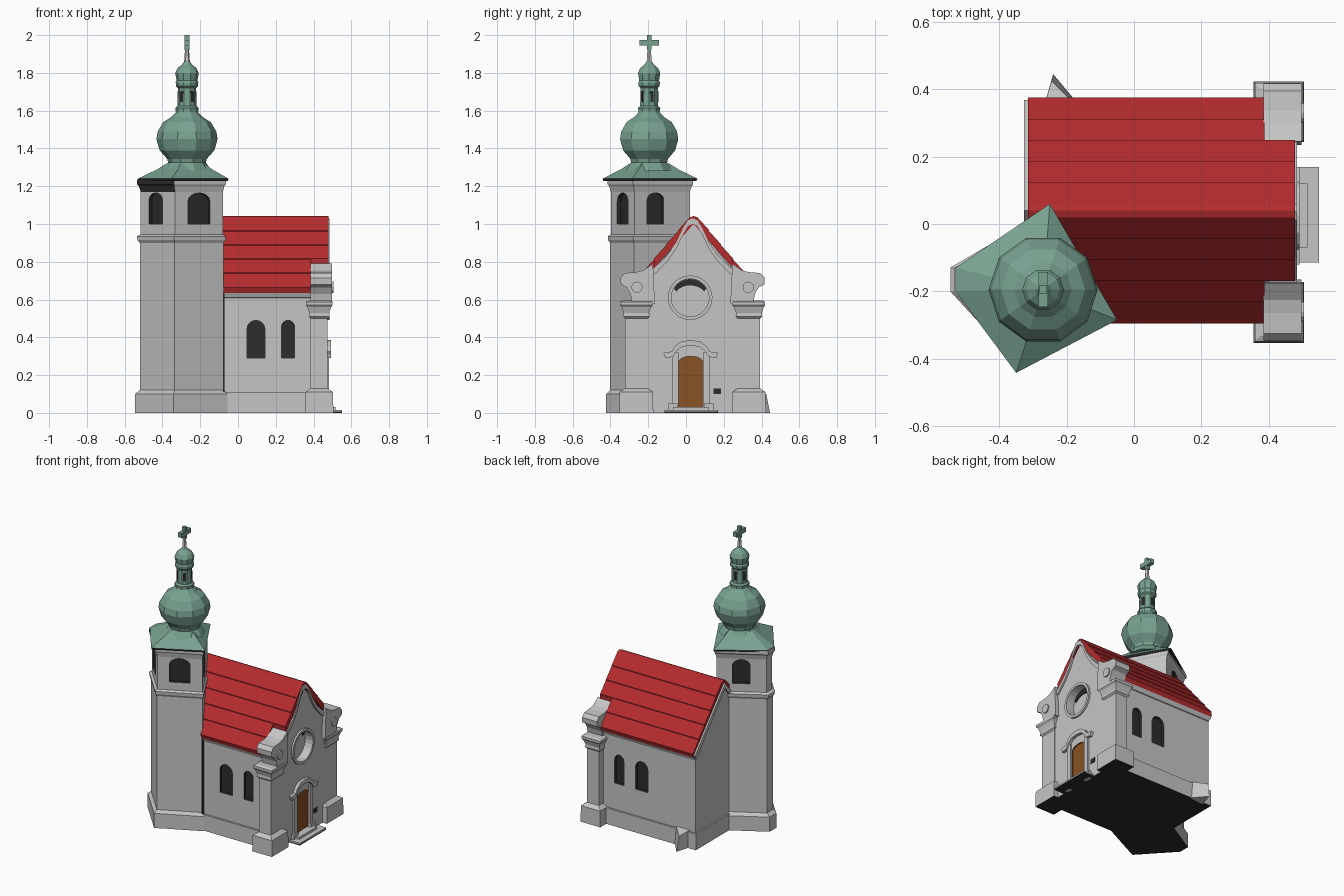
import bpy, bmesh, math
from mathutils import Vector as V

if "Cube" in bpy.data.objects:
    bpy.data.objects.remove(bpy.data.objects["Cube"])


def mat(name, c):
    m = bpy.data.materials.new(name)
    m.diffuse_color = (*c, 1)
    m.use_nodes = True
    m.node_tree.nodes["Principled BSDF"].inputs["Base Color"].default_value = m.diffuse_color
    return m


WALL = mat("plaster grey", (0.56, 0.56, 0.56))
RED = mat("roof red", (0.46, 0.025, 0.028))
GREEN = mat("copper green", (0.19, 0.36, 0.28))
DARK = mat("dark glass", (0.025, 0.025, 0.025))
BROWN = mat("door brown", (0.25, 0.085, 0.018))


def loft(name, rings, m):
    """Closed solid skinned through equal-length rings of points."""
    bm = bmesh.new()
    vs = [[bm.verts.new(p) for p in r] for r in rings]
    n = len(vs[0])
    for a, b in zip(vs, vs[1:]):
        for i in range(n):
            j = (i + 1) % n
            bm.faces.new((a[i], a[j], b[j], b[i]))
    bm.faces.new(vs[0])
    bm.faces.new(vs[-1])
    bmesh.ops.recalc_face_normals(bm, faces=bm.faces)
    me = bpy.data.meshes.new(name)
    bm.to_mesh(me)
    bm.free()
    me.materials.append(m)
    ob = bpy.data.objects.new(name, me)
    bpy.context.collection.objects.link(ob)
    return ob


def prism(name, yz, x0, x1, m):
    return loft(name, [[(x, y, z) for y, z in yz] for x in (x0, x1)], m)


def box(name, x0, x1, y0, y1, z0, z1, m):
    return prism(name, [(y0, z0), (y1, z0), (y1, z1), (y0, z1)], x0, x1, m)


def lathe(name, prof, c, m, n=10):
    return loft(name, [[(c[0] + r * math.cos(2 * math.pi * i / n), c[1] + r * math.sin(2 * math.pi * i / n), z)
                        for i in range(n)] for r, z in prof], m)


def arch(name, p, nrm, w, h, m, d0=-0.02, d1=0.04, rise=0.35):
    """Arched solid standing on p, facing nrm."""
    p, nrm = V(p), V(nrm).normalized()
    t = V((-nrm.y, nrm.x, 0))
    hw = w / 2
    pts = [(-hw, 0), (hw, 0)] + [(hw * math.cos(a), h - w * rise + w * rise * math.sin(a))
                                 for a in [math.pi * k / 8 for k in range(9)]]
    return loft(name, [[p + t * u + V((0, 0, z)) + nrm * d for u, z in pts] for d in (d0, d1)], m)


def carve(ob, cutters):
    """Cut recesses; their faces keep the cutter's colour."""
    for c in cutters:
        b = ob.modifiers.new("cut", "BOOLEAN")
        b.operation, b.solver, b.object = "DIFFERENCE", "EXACT", c
        b.material_mode = "TRANSFER"
    dg = bpy.context.evaluated_depsgraph_get()
    me = bpy.data.meshes.new_from_object(ob.evaluated_get(dg))
    ob.modifiers.clear()
    ob.data = me
    for c in cutters:
        bpy.data.objects.remove(c)


def darken(ob, rule):
    """Give the dark colour to the faces that meet a rule."""
    ob.data.materials.append(DARK)
    for f in ob.data.polygons:
        if rule(f.center, f.normal):
            f.material_index = len(ob.data.materials) - 1


def is_floor(c, n):
    return c.z < 0.01 and n.z < -0.9


def both(pts, c):
    """Mirror a half profile (distance, z) about y = c, left to right."""
    return [(c - d, z) for d, z in reversed(pts) if d > 0] + [(c + d, z) for d, z in pts]


# ---- tower ----
C = V((-0.27, -0.195))
BODY = [V(p) for p in ((-0.245, 0.025), (-0.076, -0.275), (-0.335, -0.402), (-0.52, -0.2), (-0.52, -0.135))]
EAVE = [V(p) for p in ((-0.25, 0.06), (-0.05, -0.285), (-0.35, -0.442), (-0.53, -0.2), (-0.53, -0.13))]


def stack(name, poly, levels, m):
    return loft(name, [[(*(C + (p - C) * s), z) for p in poly] for z, s in levels], m)


tower = stack("tower", BODY, [(0, 1.1), (0.1, 1.1), (0.12, 1), (0.9, 1), (0.915, 1.05), (0.935, 1.06),
                              (0.945, 0.98), (1.17, 0.98), (1.2, 1.02), (1.21, 1.06), (1.235, 1.06)], WALL)
cuts = []
for i, f, w in ((0, 0.62, 0.1), (1, 0.5, 0.13), (2, 0.56, 0.105), (4, 0.5, 0.11)):
    a, b = BODY[i], BODY[(i + 1) % 5]
    f = 1 - f if i == 4 else f
    e = b - a
    mid = C + (a.lerp(b, f) - C) * 0.98
    n = V((-e.y, e.x, 0))
    cuts.append(arch("tower_window", (*mid, 1.0), n if n.xy.dot(mid - C) > 0 else -n, w, 0.165, DARK))
carve(tower, cuts)
darken(tower, lambda c, n: is_floor(c, n) or (1.175 < c.z < 1.234 and n.x < -0.3 and n.y < -0.25))
cap = stack("tower_roof", EAVE, [(1.228, 0.98), (1.24, 1), (1.265, 0.8), (1.29, 0.6), (1.32, 0.42)], GREEN)
darken(cap, lambda c, n: c.z < 1.236)
T = (-0.27, -0.195)
lathe("onion_dome", [(0.13, 1.28), (0.1, 1.325), (0.105, 1.345), (0.145, 1.39), (0.162, 1.45), (0.155, 1.49),
                     (0.125, 1.54), (0.085, 1.565), (0.06, 1.59), (0.057, 1.6)], T, GREEN)
lathe("lantern", [(0.06, 1.595), (0.062, 1.615), (0.05, 1.625), (0.048, 1.72), (0.058, 1.73), (0.06, 1.75),
                  (0.055, 1.76), (0.058, 1.775), (0.062, 1.8), (0.05, 1.825), (0.025, 1.845), (0.015, 1.86)],
      T, GREEN)
for k in range(5):
    a = math.pi / 5 * (2 * k + 0.5)
    n = V((math.cos(a), math.sin(a), 0))
    arch("lantern_window", V((*T, 1.645)) + n * 0.046, n, 0.018, 0.06, DARK, -0.004, 0.003)
lathe("spire", [(0.016, 1.85), (0.01, 1.93)], T, WALL, 6)
box("cross_upright", T[0] - .012, T[0] + .012, T[1] - .012, T[1] + .012, 1.92, 2.0, GREEN)
box("cross_arm", T[0] - .014, T[0] + .014, T[1] - .052, T[1] + .052, 1.945, 1.975, GREEN)

# ---- nave ----
Y = 0.04
nave = prism("nave_walls", both([(0, 1.01), (0.305, 0.64), (0.305, 0)], Y), -0.315, 0.41, WALL)
carve(nave, [arch("nave_window", (x, Y + s * 0.305, 0.29), (0, s, 0), w, 0.2, DARK, rise=0.5)
             for s in (-1, 1) for x, w in ((0.095, 0.095), (0.265, 0.07))])
darken(nave, is_floor)
plinth = box("nave_plinth", -0.325, 0.42, Y - 0.318, Y + 0.318, 0, 0.11, WALL)
darken(plinth, is_floor)
for s, x0 in ((-1, -0.078), (1, -0.315)):
    prism("eave_cornice", [(Y + s * d, z) for d, z in ((0.29, 0.6), (0.31, 0.61), (0.325, 0.645), (0.29, 0.66))],
          x0, 0.42, WALL)
loft("broken_buttress", [[(-0.27, 0.34, 0), (-0.24, 0.445, 0), (-0.16, 0.35, 0)],
                         [(-0.27, 0.34, 0.12), (-0.245, 0.425, 0.1), (-0.17, 0.35, 0.12)]], WALL)
box("junction_gap", -0.08, -0.072, -0.281, -0.26, 0.1, 0.64, DARK)

# roof with stepped tile rows, trimmed at the tower and the scrolls
top = [(0, 1.042), (0.02, 1.036)]
for k in range(1, 6):
    d, z = 0.02 + 0.063 * k, 1.036 - 0.0745 * k
    top += [(d, z + 0.005), (d, z)] if k < 5 else [(d, z)]
under = both([(0, 1.0), (0.325, 0.635)], Y)
tiles = prism("roof", both(top, Y) + under[::-1], -0.315, 0.478, RED)
carve(tiles, [box("tower_trim", -0.5, -0.078, -0.6, -0.262, 0.5, 1.2, RED),
              box("scroll_trim", 0.387, 0.6, Y - 0.6, Y - 0.21, 0.5, 1.2, RED),
              box("scroll_trim", 0.387, 0.6, Y + 0.21, Y + 0.6, 0.5, 1.2, RED)])
prism("roof_verge", both([(0, 1.025), (0.328, 0.65)], Y) + both([(0, 0.99), (0.31, 0.625)], Y)[::-1],
      -0.326, -0.312, WALL)

# ---- facade ----
gable = [(0, 1.03), (0.025, 1.02), (0.05, 0.98), (0.085, 0.905), (0.135, 0.835), (0.2, 0.77), (0.26, 0.74), (0.3, 0.735)]
F = 0.035
front = prism("facade", both(gable + [(0.3, 0.0)], F), 0.4, 0.472, WALL)
ring = [(math.cos(math.pi * k / 12), math.sin(math.pi * k / 12)) for k in range(24)]
RY, RZ = 0.022, 0.61


def disc(name, r, x0, x1, m):
    return prism(name, [(RY + r * c, RZ + r * s) for c, s in ring], x0, x1, m)


carve(front, [disc("round_recess", 0.1, 0.425, 0.6, WALL),
              arch("door", (0.472, 0.025, 0.03), (1, 0, 0), 0.128, 0.27, BROWN, -0.008, 0.1, 0.25)])
darken(front, is_floor)
prism("gable_moulding", both(gable, F) + both([(d * 0.97, z - 0.03) for d, z in gable], F)[::-1], 0.455, 0.484, WALL)
frame = disc("round_window_frame", 0.118, 0.46, 0.484, WALL)
carve(frame, [disc("hole", 0.1, 0.4, 0.6, WALL)])
# dark opening at the top of the round window
prism("round_window_shade", [(RY + 0.099 * c, RZ + 0.099 * s) for c, s in ring[2:11]] +
      [(RY + 0.085 * c, RZ + 0.065 * s) for c, s in ring[10:1:-1]], 0.424, 0.43, DARK)

# door surround
hood = [(0, 0.385), (0.05, 0.378), (0.085, 0.352), (0.1, 0.325), (0.145, 0.318)]
prism("door_hood", both(hood, 0.025) + both([(d * 0.93, z - 0.028) for d, z in hood], 0.025)[::-1], 0.465, 0.492, WALL)
scroll = [(.2, .58), (.32, .58), (.33, .63), (.35, .665), (.38, .68), (.382, .715), (.36, .74), (.3, .745),
          (.26, .755), (.21, .79)]
for s in (-1, 1):
    y = 0.025 + s * 0.083
    box("door_jamb", 0.465, 0.482, y - 0.017, y + 0.017, 0, 0.32, WALL)
    box("jamb_base", 0.465, 0.49, y + s * .012 - 0.025, y + s * .012 + 0.025, 0, 0.05, WALL)
    # corner pilasters with base and capital
    c = F + s * 0.298
    pil = loft("pilaster", [[(0.43 + sx * (0.045 + o), c + sy * (0.06 + o), z) for sx, sy in
                             ((-1, -1), (1, -1), (1, 1), (-1, 1))] for z, o in
                            ((0, .03), (.11, .028), (.13, 0), (.5, 0), (.51, .01), (.53, .008), (.56, .018),
                             (.57, .026), (.588, .026), (.595, .01))], WALL)
    darken(pil, is_floor)
    # scrolls on top of the pilasters
    prism("scroll", [(F + s * d, z) for d, z in scroll], 0.385, 0.497, WALL)
    prism("scroll_eye", [(F + s * 0.295 + 0.03 * cy, 0.665 + 0.03 * cz) for cy, cz in ring[::2]], 0.49, 0.505, WALL)
box("plaque", 0.47, 0.476, 0.145, 0.185, 0.1, 0.13, DARK)
box("step_underside", 0.46, 0.55, -0.115, 0.17, 0, 0.007, DARK)
box("door_step", 0.46, 0.55, -0.115, 0.17, 0.007, 0.015, WALL)
box("upper_step", 0.46, 0.515, -0.07, 0.12, 0.01, 0.03, WALL)
